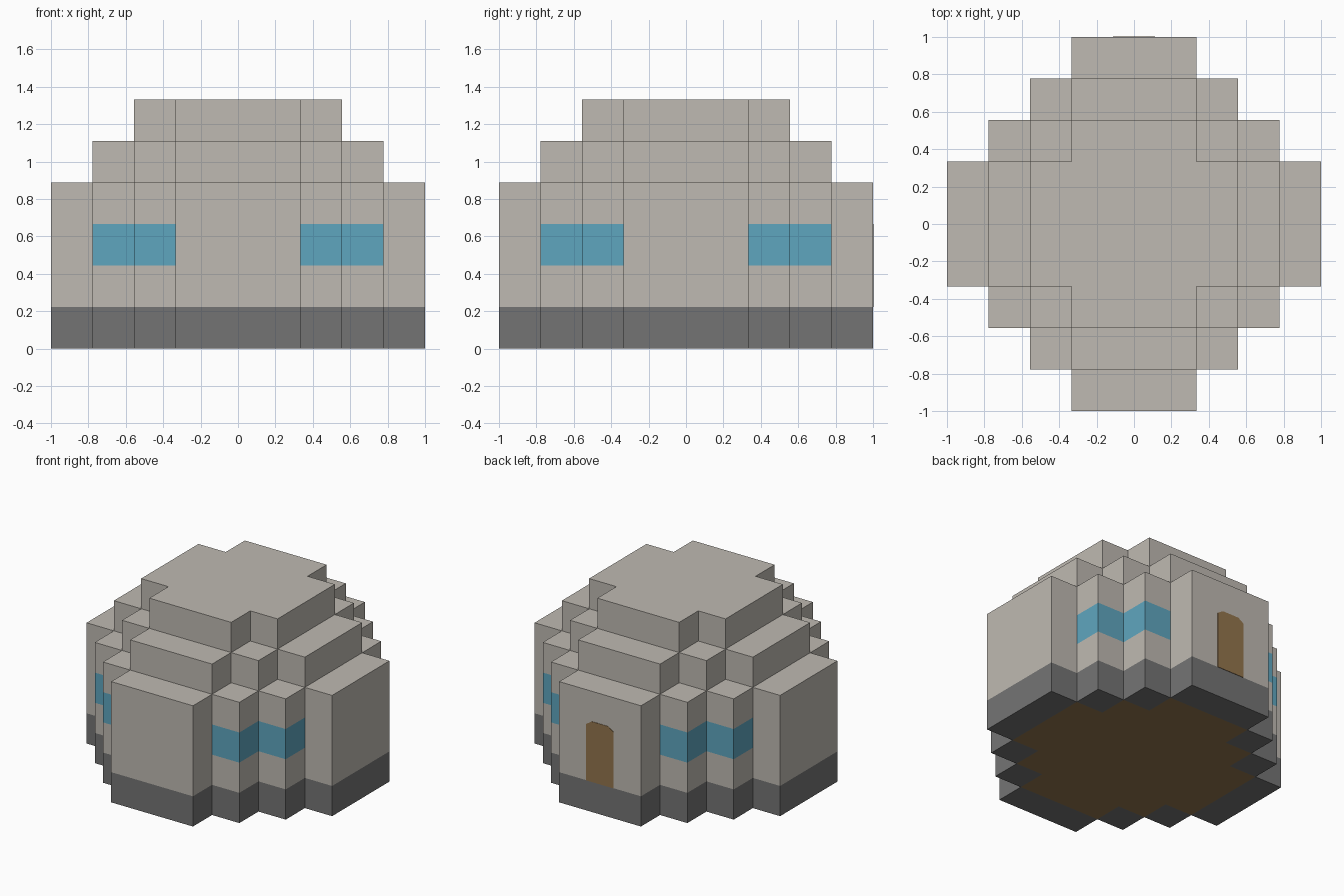
import bpy, bmesh

cube = bpy.data.objects.get("Cube")
if cube:
    bpy.data.objects.remove(cube, do_unlink=True)

U = 2 / 9  # one block


def material(name, rgb):
    lin = [((c / 255 + 0.055) / 1.055) ** 2.4 for c in rgb]
    mat = bpy.data.materials.new(name)
    mat.use_nodes = True
    mat.diffuse_color = (*lin, 1)
    mat.node_tree.nodes["Principled BSDF"].inputs["Base Color"].default_value = (*lin, 1)
    return mat


plaster = material("warm grey plaster", (191, 186, 178))
stone = material("dark grey stone", (116, 116, 116))
glass = material("blue glass", (95, 166, 191))
wood = material("brown wood", (147, 117, 77))


def finish(name, bm, *mats):
    bmesh.ops.remove_doubles(bm, verts=bm.verts, dist=0.0001)
    mesh = bpy.data.meshes.new(name)
    bm.to_mesh(mesh)
    bm.free()
    for mat in mats:
        mesh.materials.append(mat)
    obj = bpy.data.objects.new(name, mesh)
    bpy.context.collection.objects.link(obj)
    return obj


def outline(half):
    """Stepped round footprint, in blocks, counter-clockwise."""
    x, y = half, 1.5
    quarter = [(x, y)]
    while x > 1.5:
        x -= 1
        quarter += [(x, y), (x, y + 1)]
        y += 1
    loop = []
    for _ in range(4):
        loop += quarter
        quarter = [(-b, a) for a, b in quarter]
    return loop


def tier(bm, half, levels, cap=True):
    """Stack wall bands on a footprint and close the top."""
    rings = [[bm.verts.new((x * U, y * U, z * U)) for x, y in outline(half)]
             for z in levels]
    for low, high in zip(rings, rings[1:]):
        for i in range(len(low)):
            j = (i + 1) % len(low)
            bm.faces.new((low[i], low[j], high[j], high[i]))
    if cap:
        bm.faces.new(rings[-1])


def underside(bm, keep):
    """Square tiles facing down, chosen by their ring distance."""
    for i in range(-4, 5):
        for j in range(-4, 5):
            if keep(max(abs(i), 1) + max(abs(j), 1)):
                corners = ((-.5, -.5), (-.5, .5), (.5, .5), (.5, -.5))
                bm.faces.new([bm.verts.new(((i + a) * U, (j + b) * U, 0))
                              for a, b in corners])


# Stone foundation with its rim underneath
bm = bmesh.new()
tier(bm, 4.5, (0, 1), cap=False)
underside(bm, lambda d: d == 5)
finish("foundation", bm, stone)

# Wooden floor
bm = bmesh.new()
underside(bm, lambda d: d < 5)
finish("floor", bm, wood)

# Main wall, with window bands wrapped round the stepped corners
bm = bmesh.new()
tier(bm, 4.5, (1, 2, 3, 4))
for face in bm.faces:
    c = face.calc_center_median() / U
    if 2 < c.z < 3 and min(abs(c.x), abs(c.y)) > 1.6:
        face.material_index = 1
finish("main_wall", bm, plaster, glass)

# Two smaller roof tiers
for name, half, base in (("lower_roof", 3.5, 4), ("upper_roof", 2.5, 5)):
    bm = bmesh.new()
    tier(bm, half, (base, base + 1))
    finish(name, bm, plaster)

# Back door with clipped top corners
bm = bmesh.new()
profile = [(.5, 1), (-.5, 1), (-.5, 2.87), (-.3, 3), (.3, 3), (.5, 2.87)]
panel = bm.faces.new([bm.verts.new((x * U, 1, z * U)) for x, z in profile])
moved = bmesh.ops.extrude_face_region(bm, geom=[panel])["geom"]
bmesh.ops.translate(bm, vec=(0, 0.003, 0),
                    verts=[v for v in moved if isinstance(v, bmesh.types.BMVert)])
bmesh.ops.recalc_face_normals(bm, faces=bm.faces)
finish("back_door", bm, wood)
